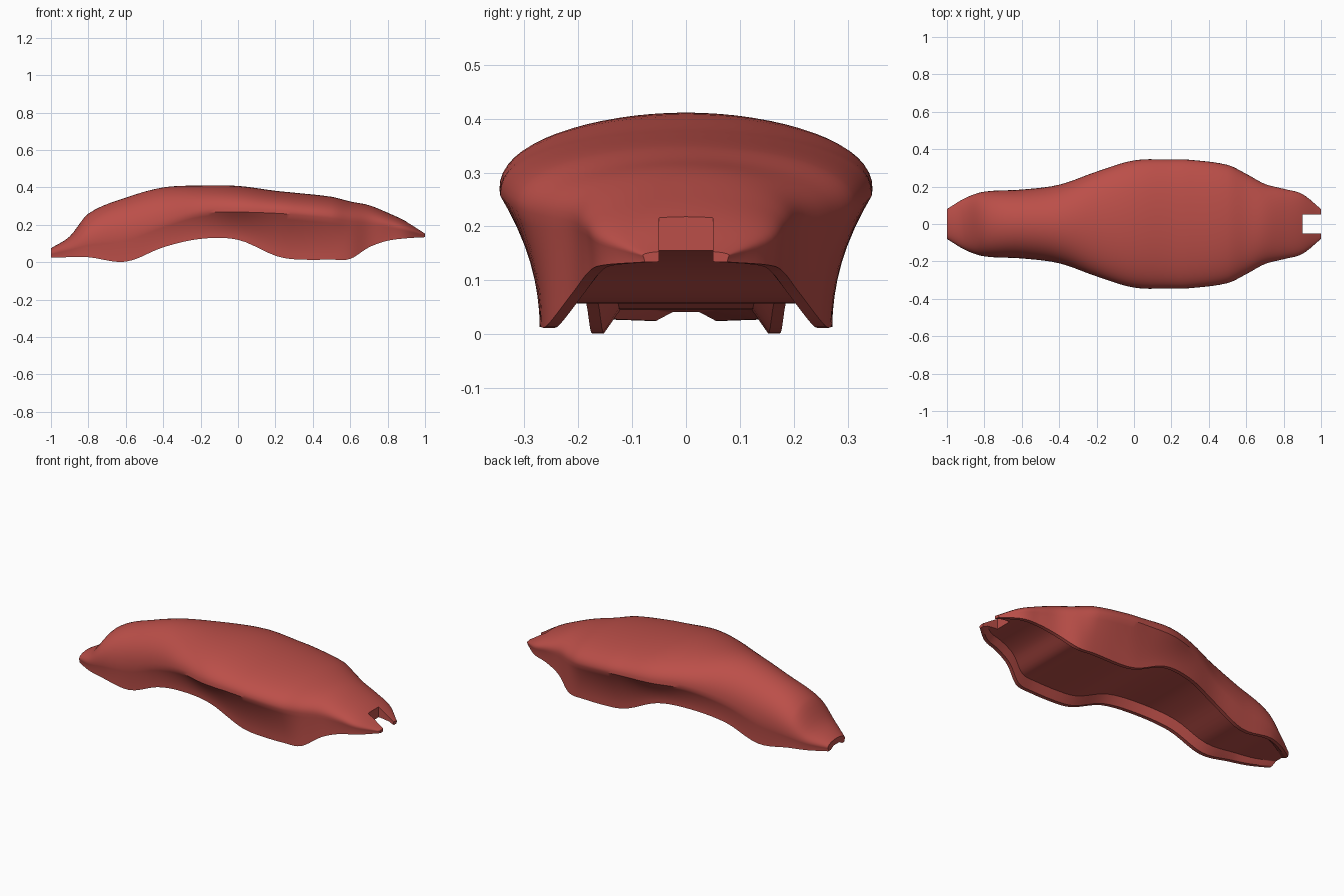
import bpy
import bmesh
import math

cube = bpy.data.objects.get("Cube")
if cube:
    bpy.data.objects.remove(cube)

# One paint colour for the whole shell
red = bpy.data.materials.new("muted_red")
red.use_nodes = True
colour = (0.50, 0.078, 0.066, 1)
red.diffuse_color = colour
red.node_tree.nodes["Principled BSDF"].inputs["Base Color"].default_value = colour

# Stations: x, top z, half width, widest z, rim half width, rim z, recess depth
STATIONS = [
    (-1, .075, .08, .045, .077, .025, .016),
    (-.9, .138, .14, .07, .135, .027, .022),
    (-.8, .26, .173, .1, .167, .027, .03),
    (-.6, .345, .184, .13, .176, .003, .045),
    (-.4, .4, .21, .2, .192, .08, .045),
    (-.2, .41, .28, .26, .24, .125, .045),
    (0, .408, .34, .268, .268, .12, .045),
    (.2, .382, .345, .262, .27, .035, .045),
    (.3, .372, .343, .255, .27, .016, .045),
    (.5, .35, .316, .235, .27, .014, .045),
    (.6, .325, .268, .22, .256, .018, .045),
    (.7, .305, .214, .21, .208, .08, .04),
    (.8, .265, .188, .195, .181, .115, .033),
    (.9, .218, .16, .172, .155, .128, .027),
    (1, .155, .08, .146, .077, .134, .008),
]
STEPS, UPPER, LOWER = 5, 16, 8
WALL, SLOPE = 0.022, 0.03


def slopes(i):
    """Tangent of every column at station i."""
    a, b = STATIONS[max(i - 1, 0)], STATIONS[min(i + 1, len(STATIONS) - 1)]
    return [(q - p) / (b[0] - a[0]) for p, q in zip(a, b)]


def blend(i, t):
    """Smooth in-between station after station i."""
    a, b = STATIONS[i], STATIONS[i + 1]
    span = b[0] - a[0]
    h = t * t * (3 - 2 * t)
    u, v = t * (1 - t) ** 2 * span, t * t * (t - 1) * span
    return [p + (q - p) * h + u * m + v * n
            for p, q, m, n in zip(a, b, slopes(i), slopes(i + 1))]


def mirror(half):
    return [(-y, z) for y, z in reversed(half[1:])] + half


def dome(top, wide, wide_z, rim, rim_z):
    """Domed top, widest shoulder, then a flank that sweeps in to the rim."""
    half = []
    for k in range(UPPER + 1):
        angle = k / UPPER * math.pi / 2
        half.append((wide * math.sin(angle),
                     wide_z + (top - wide_z) * max(math.cos(angle), 0) ** .85))
    for k in range(1, LOWER + 1):
        s = k / LOWER
        half.append((rim + (wide - rim) * (1 - s) ** 1.9,
                     wide_z + (rim_z - wide_z) * s))
    return mirror(half)


def recess(rim, rim_z, depth):
    """Shallow flat-roofed hollow with sloping walls inside the rim."""
    edge = rim - WALL - SLOPE
    half = [(edge * k / UPPER, rim_z + depth) for k in range(UPPER + 1)]
    for k in range(1, LOWER + 1):
        s = k / LOWER
        half.append((edge + SLOPE * s, rim_z + depth * (1 - s)))
    return mirror(half)


# Shell: outer dome and underside recess joined along the rim and both ends
bm = bmesh.new()
rings = []
rows = [blend(i, k / STEPS) for i in range(len(STATIONS) - 1) for k in range(STEPS)]
rows.append(STATIONS[-1])
for x, top, wide, wide_z, rim, rim_z, depth in rows:
    loop = dome(top, wide, wide_z, rim, rim_z) + recess(rim, rim_z, depth)[::-1]
    rings.append([bm.verts.new((x, y, z)) for y, z in loop])
count = len(rings[0])
for a, b in zip(rings, rings[1:]):
    for k in range(count):
        n = (k + 1) % count
        bm.faces.new((a[k], a[n], b[n], b[k]))
for ring in (rings[0], rings[-1]):
    for k in range(count // 2 - 1):
        bm.faces.new((ring[k], ring[k + 1], ring[count - 2 - k], ring[count - 1 - k]))
bmesh.ops.recalc_face_normals(bm, faces=bm.faces[:])
mesh = bpy.data.meshes.new("shell_cover")
bm.to_mesh(mesh)
bm.free()
mesh.materials.append(red)
shell = bpy.data.objects.new("shell_cover", mesh)
bpy.context.collection.objects.link(shell)

# Square slot through the tail
bpy.ops.mesh.primitive_cube_add(size=1, location=(1, 0, .15))
cutter = bpy.context.object
cutter.name = "tail_slot_cutter"
cutter.scale = (.2, .1, .4)
cutter.hide_render = True
cutter.data.materials.append(red)
bpy.ops.object.select_all(action='DESELECT')
shell.select_set(True)
bpy.context.view_layer.objects.active = shell
cut = shell.modifiers.new("tail_slot", 'BOOLEAN')
cut.operation = 'DIFFERENCE'
cut.solver = 'EXACT'
cut.object = cutter
bpy.ops.object.modifier_apply(modifier=cut.name)
bpy.data.objects.remove(cutter)

bpy.ops.object.shade_smooth_by_angle(angle=math.radians(35))
